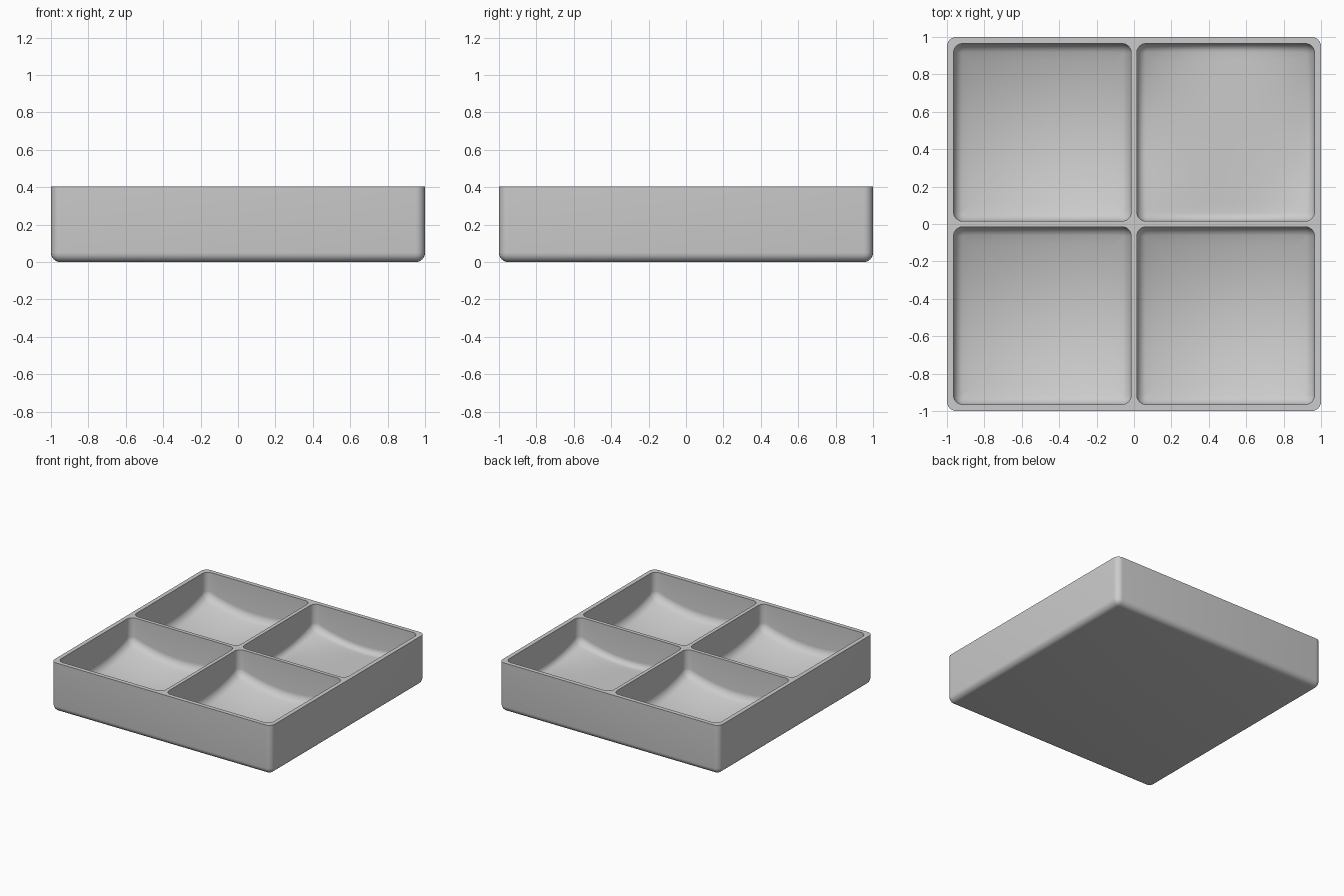
import bpy, bmesh, math

old = bpy.data.objects.get("Cube")
if old:
    bpy.data.objects.remove(old, do_unlink=True)

HEIGHT = 0.405
ROUND = 0.05
FILLET = 0.046
POCKET_HALF = 0.475
POCKET_CENTRE = 0.49
FLOOR_BASE = 0.045
FLOOR_RISE = 0.38

grey = bpy.data.materials.new("light_grey")
grey.use_nodes = True
colour = (0.6, 0.6, 0.6, 1)
grey.diffuse_color = colour
grey.node_tree.nodes["Principled BSDF"].inputs["Base Color"].default_value = colour


def add_object(name, bm):
    bmesh.ops.recalc_face_normals(bm, faces=bm.faces)
    mesh = bpy.data.meshes.new(name)
    bm.to_mesh(mesh)
    bm.free()
    mesh.materials.append(grey)
    obj = bpy.data.objects.new(name, mesh)
    bpy.context.collection.objects.link(obj)
    return obj


def rounded_square(half, radius, arc=6, side=12):
    """Outline points of a rounded square, with subdivided sides."""
    flat = half - radius
    points = []
    for q in range(4):
        turn = q * math.pi / 2
        c, s = math.cos(turn), math.sin(turn)
        local = [(half, flat * (2 * i / side - 1)) for i in range(side)]
        for i in range(arc):
            a = math.pi / 2 * i / arc
            local.append((flat + radius * math.cos(a), flat + radius * math.sin(a)))
        points += [(x * c - y * s, x * s + y * c) for x, y in local]
    return points


def dished_floor(x, y):
    return FLOOR_BASE + FLOOR_RISE * (x * x + y * y)


def shallow_floor(x, y):
    """Same edge curve as the dish, but nearly flat across the middle."""
    h2 = POCKET_HALF ** 2
    return FLOOR_BASE + FLOOR_RISE * (h2 + x * x * y * y / h2)


def pocket_cutter(name, cx, cy, floor):
    """Closed pocket volume: straight walls, fillet and shaped floor."""
    bm = bmesh.new()
    outline = rounded_square(POCKET_HALF, ROUND)
    rings = [[(x, y, HEIGHT + 0.1) for x, y in outline]]
    for i in range(7):
        a = math.pi / 2 * i / 6
        inset = FILLET * (1 - math.cos(a))
        lift = FILLET * (1 - math.sin(a))
        loop = rounded_square(POCKET_HALF - inset, ROUND - inset)
        rings.append([(x, y, floor(x, y) + lift) for x, y in loop])
    for i in range(1, 10):
        k = 1 - i / 10
        rings.append([(x * k, y * k, floor(x * k, y * k)) for x, y in loop])
    rows = [[bm.verts.new((x + cx, y + cy, z)) for x, y, z in r] for r in rings]
    n = len(outline)
    for upper, lower in zip(rows, rows[1:]):
        for i in range(n):
            j = (i + 1) % n
            bm.faces.new((upper[i], upper[j], lower[j], lower[i]))
    bm.faces.new(rows[0])
    middle = bm.verts.new((cx, cy, floor(0, 0)))
    for i in range(n):
        bm.faces.new((rows[-1][i], rows[-1][(i + 1) % n], middle))
    cutter = add_object(name, bm)
    cutter.hide_render = True
    return cutter


# Tray block with rounded uprights and rounded bottom edges
bm = bmesh.new()
bmesh.ops.create_cube(bm, size=2)
for v in bm.verts:
    v.co.z = HEIGHT if v.co.z > 0 else 0
edges = [e for e in bm.edges if min(v.co.z for v in e.verts) < HEIGHT / 2]
bmesh.ops.bevel(bm, geom=edges, offset=ROUND, segments=6, profile=0.5, affect='EDGES')
tray = add_object("divided_tray", bm)

# Four pockets; the back left one has a shallower floor
cutters = []
for sx in (-1, 1):
    for sy in (-1, 1):
        floor = shallow_floor if sx > 0 and sy > 0 else dished_floor
        cutter = pocket_cutter("pocket_cutter", sx * POCKET_CENTRE,
                               sy * POCKET_CENTRE, floor)
        mod = tray.modifiers.new("pocket", 'BOOLEAN')
        mod.operation = 'DIFFERENCE'
        mod.solver = 'EXACT'
        mod.object = cutter
        cutters.append(cutter)

bpy.context.view_layer.objects.active = tray
tray.select_set(True)
for mod in list(tray.modifiers):
    bpy.ops.object.modifier_apply(modifier=mod.name)
for cutter in cutters:
    bpy.data.objects.remove(cutter, do_unlink=True)
bpy.ops.object.shade_smooth_by_angle(angle=math.radians(40))
